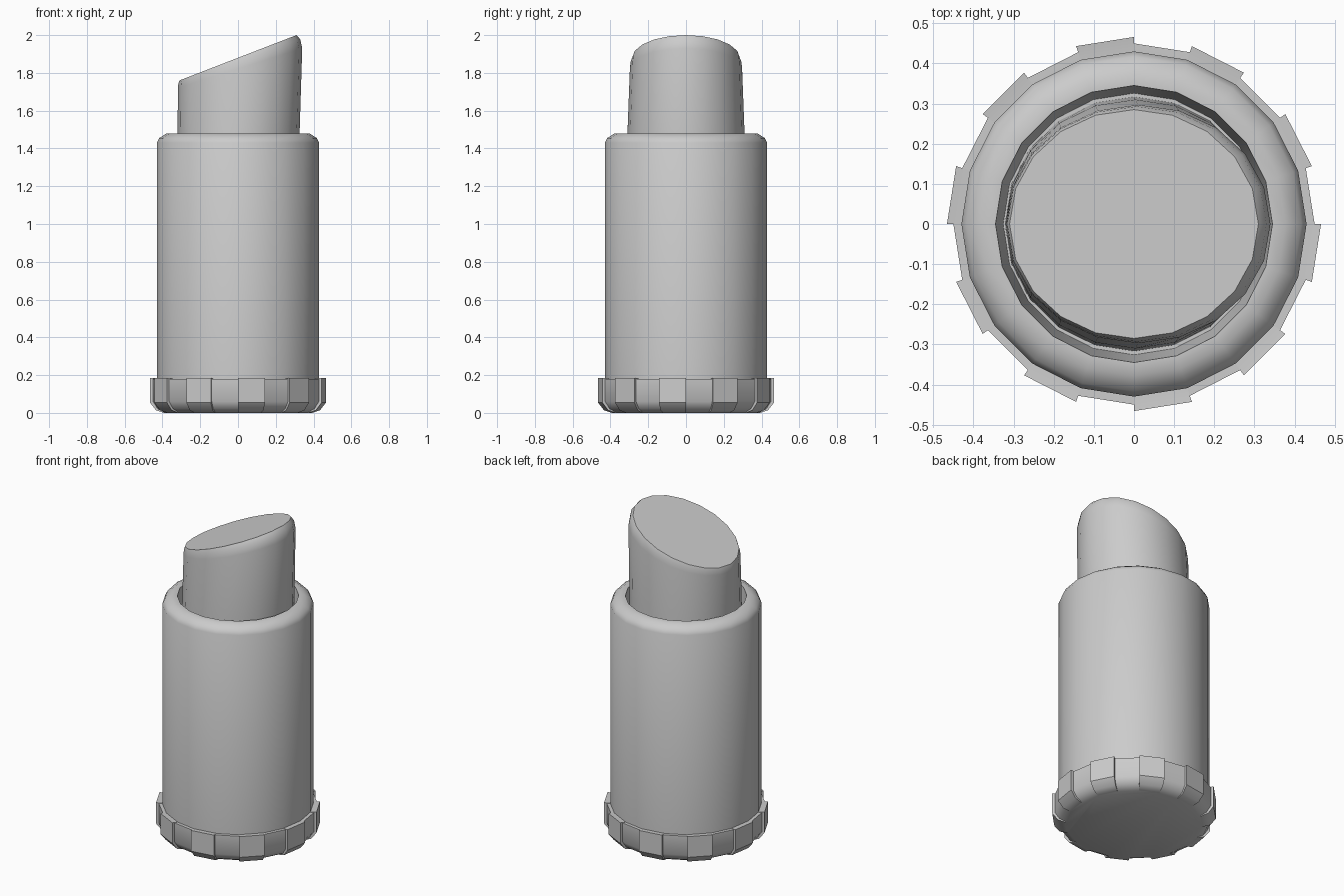
import bpy, bmesh, math

if "Cube" in bpy.data.objects:
    bpy.data.objects.remove(bpy.data.objects["Cube"])

N = 20
STEP = 2 * math.pi / N


def skin(name, columns, cap_first=False, cap_last=False):
    """Closed ring of vertical point columns joined by quads."""
    bm = bmesh.new()
    grid = [[bm.verts.new(p) for p in col] for col in columns]
    for a, b in zip(grid, grid[1:] + grid[:1]):
        for i in range(len(a) - 1):
            bm.faces.new((a[i], b[i], b[i + 1], a[i + 1]))
    if cap_first:
        bm.faces.new([c[0] for c in reversed(grid)])
    if cap_last:
        bm.faces.new([c[-1] for c in grid])
    bmesh.ops.remove_doubles(bm, verts=bm.verts, dist=0.0005)
    bmesh.ops.recalc_face_normals(bm, faces=bm.faces)
    mesh = bpy.data.meshes.new(name)
    bm.to_mesh(mesh)
    bm.free()
    ob = bpy.data.objects.new(name, mesh)
    bpy.context.collection.objects.link(ob)
    bpy.ops.object.select_all(action='DESELECT')
    ob.select_set(True)
    bpy.context.view_layer.objects.active = ob
    bpy.ops.object.shade_smooth_by_angle(angle=math.radians(35))
    return ob


def column(profile, angle):
    return [(r * math.cos(angle), r * math.sin(angle), z) for r, z in profile]


# Tube body: rounded shoulder, flat rim, hollow mouth with a floor
tube = [(0.43, 0.10), (0.43, 1.43), (0.417, 1.455), (0.378, 1.48),
        (0.345, 1.48), (0.326, 1.20)]
skin("tube_body", [column(tube, i * STEP) for i in range(N)], True, True)

# Gripped base: alternate segments are raised into ribs
valley = [(0.385, 0.0), (0.425, 0.022), (0.45, 0.06), (0.45, 0.18), (0.42, 0.18)]
rib = [(0.392, 0.0), (0.434, 0.014), (0.466, 0.055), (0.466, 0.185), (0.42, 0.18)]
cols = []
for i in range(N):
    p = rib if i % 2 else valley
    cols += [column(p, i * STEP), column(p, (i + 1) * STEP)]
skin("grip_base", cols, True, True)

# Lipstick bullet: (centre x, radius x, radius y, centre z, slant)
rings = [(0.0, 0.322, 0.318, 1.15, 0.0),
         (0.003, 0.323, 0.310, 1.48, 0.0),
         (0.011, 0.329, 0.297, 1.825, 0.105),
         (0.007, 0.323, 0.293, 1.86, 0.117),
         (0.0, 0.310, 0.285, 1.88, 0.12)]
cols = []
for i in range(N):
    c, s = math.cos(i * STEP), math.sin(i * STEP)
    cols.append([(cx + rx * c, ry * s, z + sl * c) for cx, rx, ry, z, sl in rings])
skin("lipstick_bullet", cols, True, True)
